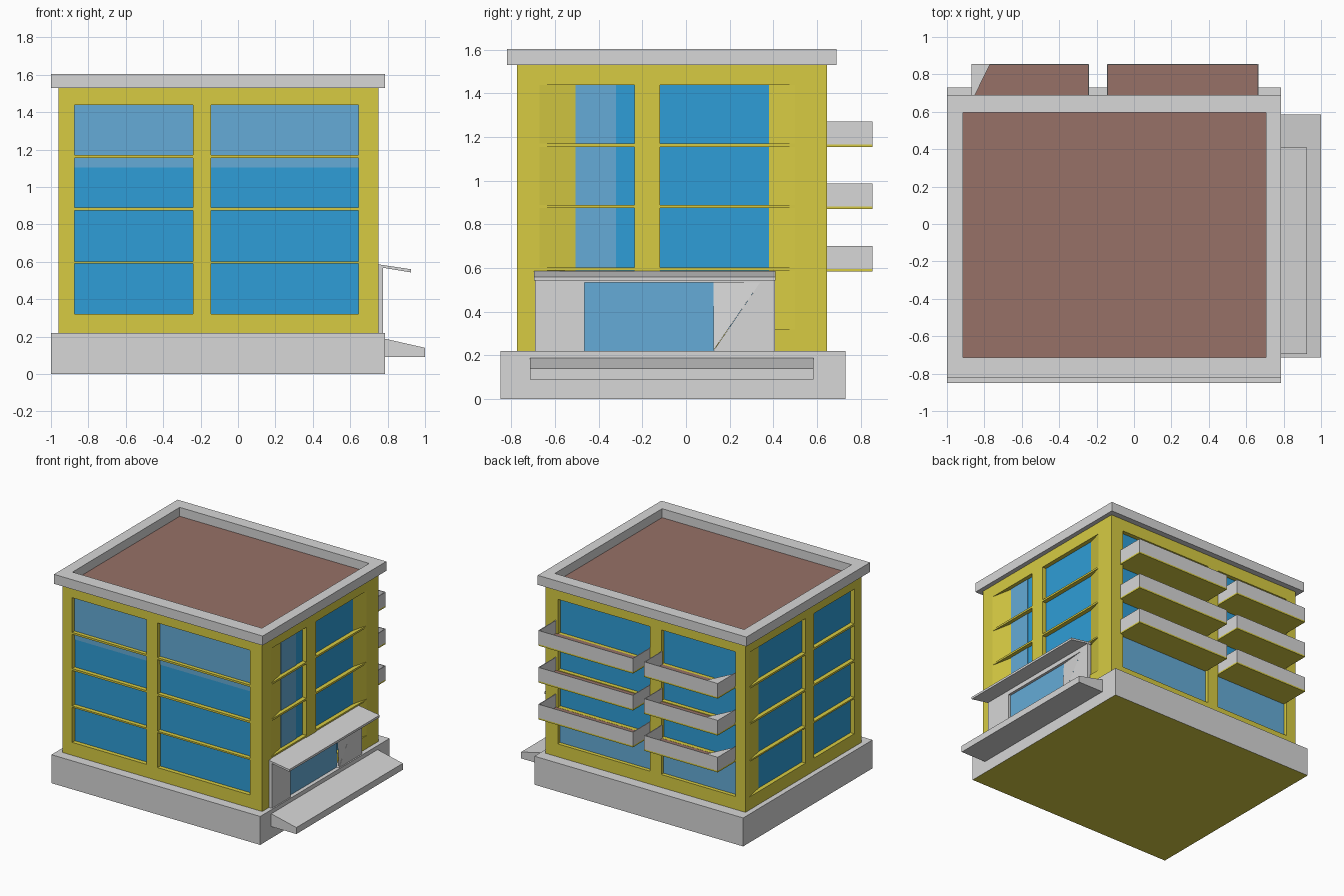
import bpy, bmesh

if "Cube" in bpy.data.objects:
    bpy.data.objects.remove(bpy.data.objects["Cube"])

def mat(name, r, g, b):
    m = bpy.data.materials.new(name)
    m.diffuse_color = (r, g, b, 1)
    m.use_nodes = True
    m.node_tree.nodes["Principled BSDF"].inputs["Base Color"].default_value = m.diffuse_color
    return m

YELLOW = mat("yellow_plaster", .68, .60, .055)
GREY = mat("light_grey_stone", .68, .68, .68)
GLASS = mat("blue_glass", .028, .34, .68)
PALE = mat("pale_blue_glass", .13, .41, .68)
BROWN = mat("brown_tile", .31, .165, .135)

def prism(name, profile, lo, hi, place, material):
    """Extrude a 2D profile from lo to hi; place(a, b, t) gives the world position."""
    bm = bmesh.new()
    rings = [[bm.verts.new(place(a, b, t)) for a, b in profile] for t in (lo, hi)]
    n = len(profile)
    bm.faces.new(rings[0])
    bm.faces.new(rings[1][::-1])
    for i in range(n):
        j = (i + 1) % n
        bm.faces.new((rings[0][i], rings[1][i], rings[1][j], rings[0][j]))
    bmesh.ops.recalc_face_normals(bm, faces=bm.faces)
    me = bpy.data.meshes.new(name)
    bm.to_mesh(me)
    bm.free()
    ob = bpy.data.objects.new(name, me)
    bpy.context.collection.objects.link(ob)
    me.materials.append(material)
    return ob

def rect(a0, a1, b0, b1):
    return [(a0, b0), (a1, b0), (a1, b1), (a0, b1)]

def along_z(a, b, t): return (a, b, t)
def along_y(a, b, t): return (a, t, b)
def along_x(a, b, t): return (t, a, b)

def box(name, x0, x1, y0, y1, z0, z1, material):
    return prism(name, rect(x0, x1, y0, y1), z0, z1, along_z, material)

X0, X1, Y0, Y1 = -.96, .75, -.775, .645      # outer wall planes
D = .033                                     # window recess depth
Z0, Z1 = .22, 1.53                           # wall bottom and top
BARS = [(.59, .602), (.875, .89), (1.155, 1.17)]

# plinth, with a plaster-coloured underside
plinth = box("plinth", -1, .785, -.85, .73, 0, .22, GREY)
plinth.data.materials.append(YELLOW)
for p in plinth.data.polygons:
    if p.normal.z < -.5:
        p.material_index = 1

# glass core behind all the window openings
box("window_glass", X0 + D, X1 - D, Y0 + D, Y1 - D, Z0, Z1 - .01, GLASS)

# each side maps (u along wall, d depth into wall, z) to world space
SIDES = {
    "front": (lambda u, d, z: (u, Y0 + d, z), X0, X1),
    "back": (lambda u, d, z: (u, Y1 - d, z), X0, X1),
    "right": (lambda u, d, z: (X1 - d, u, z), Y0, Y1),
    "left": (lambda u, d, z: (X0 + d, u, z), Y0, Y1),
}

def wall(side, a, m0, m1, b, flare_a=0, flare_b=0):
    """Frame with openings a..m0 and m1..b; outer jambs may splay outward."""
    place, u0, u1 = SIDES[side]
    oa, ob = a - flare_a, b + flare_b
    def part(label, p0, p1, z0, z1):
        prism(side + label, rect(p0, p1, 0, D), z0, z1, place, YELLOW)
    part("_wall_bottom", u0, u1, Z0, .32)
    part("_wall_top", u0, u1, 1.438, Z1)
    for label, o, i, end in (("_pier_a", oa, a, u0), ("_pier_b", ob, b, u1)):
        prof = [(end, 0), (o, 0), (i, D), (end, D)]
        prism(side + label, prof, .32, 1.438, place, YELLOW)
    part("_mullion", m0, m1, .32, 1.438)
    for z0, z1 in BARS:
        part("_floor_bar", oa, ob, z0, z1)

wall("front", -.875, -.24, -.145, .645)
wall("back", -.875, -.24, -.145, .645)
wall("right", -.505, -.235, -.12, .38, .165, .12)
wall("left", -.685, -.195, -.09, .44, 0, .16)

# pale glass panes laid over the core
def pane(side, u0, u1, z0, z1):
    prism(side + "_pale_pane", rect(u0, u1, D - .004, D), z0, z1, SIDES[side][0], PALE)

pane("front", -.875, .645, 1.105, 1.438)
pane("back", -.875, .645, .32, .595)
pane("right", -.505, -.32, .32, 1.438)

# roof surface and parapet
box("roof", -.93, .72, -.74, .61, 1.52, 1.534, BROWN)
for name, x0, x1, y0, y1 in (
        ("parapet_front", -1, .785, -.82, -.715), ("parapet_back", -1, .785, .595, .69),
        ("parapet_left", -1, -.915, -.715, .595), ("parapet_right", .705, .785, -.715, .595)):
    box(name, x0, x1, y0, y1, 1.53, 1.603, GREY)

# balconies on the back
T = .006
for z in (.585, .87, 1.155):
    for x0, x1 in ((-.87, -.24), (-.145, .665)):
        ya, yb, zb, zt = .64, .855, z + .012, z + .117
        box("balcony_slab", x0, x1, ya, yb, z, zb, YELLOW)
        box("balcony_floor", x0 + T, x1 - T, ya, yb - T, zb, zb + .004, BROWN)
        box("balcony_front", x0, x1, yb - T, yb, zb, zt, GREY)
        for s in (x0, x1 - T):
            box("balcony_side", s, s + T, ya, yb - T, zb, zt, GREY)
    # splayed corner on the outer balcony
    prism("balcony_corner", [(-.87, .65), (-.85, .69), (-.77, .854), (-.87, .854)],
          z + .014, z + .116, along_z, GREY)

# entrance surround with a splayed right jamb
XA, XE = .74, .775
box("entrance_glass", XA, .755, -.47, .13, .22, .54, PALE)
prism("entrance_left", rect(-.692, -.465, .22, .57), XA, XE, along_x, GREY)
prism("entrance_head", rect(-.465, .407, .535, .57), XA, XE, along_x, GREY)
prism("entrance_right", [(.125, .22), (.407, .22), (.407, .535), (.34, .535)],
      XA, XE, along_x, GREY)
bm = bmesh.new()
bm.faces.new([bm.verts.new(v) for v in
              ((XE, .125, .222), (XE, .34, .535), (.755, .125, .535))])
me = bpy.data.meshes.new("entrance_splay")
bm.to_mesh(me)
bm.free()
me.materials.append(GREY)
bpy.context.collection.objects.link(bpy.data.objects.new("entrance_splay", me))

# sloping canopy and entrance ramp
prism("canopy", [(.745, .587), (.925, .56), (.925, .543), (.775, .568), (.745, .568)],
      -.695, .41, along_y, GREY)
prism("entrance_ramp", [(.78, .09), (1, .09), (1, .14), (.78, .19)],
      -.715, .585, along_y, GREY)
